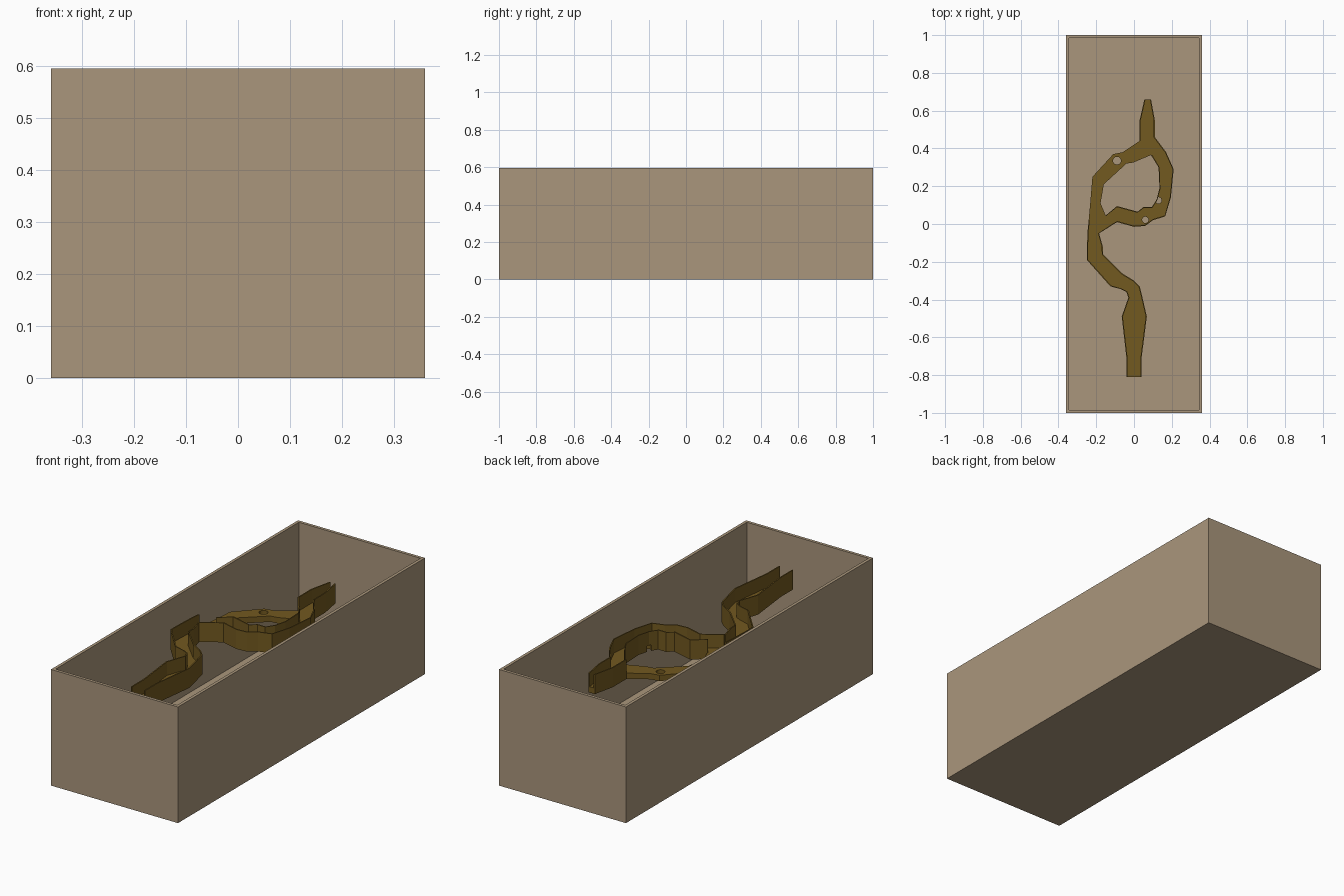
import bpy, bmesh
from mathutils import Vector

if "Cube" in bpy.data.objects:
    bpy.data.objects.remove(bpy.data.objects["Cube"])


def material(name, col):
    m = bpy.data.materials.new(name)
    m.diffuse_color = (*col, 1)
    m.use_nodes = True
    m.node_tree.nodes["Principled BSDF"].inputs["Base Color"].default_value = m.diffuse_color
    return m


TAN = material("tan board", (0.40, 0.305, 0.20))
BROWN = material("brown wood", (0.17, 0.10, 0.014))


def finish(bm, name, mat):
    bmesh.ops.recalc_face_normals(bm, faces=bm.faces)
    me = bpy.data.meshes.new(name)
    bm.to_mesh(me)
    bm.free()
    ob = bpy.data.objects.new(name, me)
    bpy.context.collection.objects.link(ob)
    me.materials.append(mat)
    return ob


def strip(name, pairs, z0, z1):
    """Solid ribbon between pairs of left / right points."""
    bm = bmesh.new()
    rows = [[bm.verts.new((p[0], p[1], z0)) for p in pr] for pr in pairs]
    for a, b in zip(rows, rows[1:]):
        bm.faces.new((a[0], a[1], b[1], b[0]))
    r = bmesh.ops.extrude_face_region(bm, geom=bm.faces[:], use_keep_orig=True)
    for v in r["geom"]:
        if isinstance(v, bmesh.types.BMVert):
            v.co.z = z1
    return finish(bm, name, BROWN)


def wall(name, pairs, side, z0=0.45, z1=0.52, t=0.006):
    """Thin rail standing just inside one edge of a ribbon."""
    out = []
    for pr in pairs:
        p, q = Vector(pr[side]), Vector(pr[1 - side])
        out.append((p, p + (q - p).normalized() * t))
    return strip(name, out, z0, z1)


# Open tray: inset the top of a block and push it down
bm = bmesh.new()
bmesh.ops.create_cube(bm, size=1)
for v in bm.verts:
    v.co = Vector((v.co.x * 0.72, v.co.y * 2, (v.co.z + 0.5) * 0.595))
top = max(bm.faces, key=lambda f: f.calc_center_median().z)
bmesh.ops.inset_region(bm, faces=[top], thickness=0.022)
for v in bmesh.ops.extrude_discrete_faces(bm, faces=[top])["faces"][0].verts:
    v.co.z = 0.06
finish(bm, "tray", TAN)

# Winding path, from the front end to the far junction
main = [((-.04, -.81), (.04, -.81)), ((-.04, -.71), (.04, -.71)),
        ((-.065, -.49), (.068, -.49)), ((-.03, -.39), (.045, -.39)),
        ((-.04, -.36), (.03, -.33)), ((-.07, -.345), (0, -.30)),
        ((-.125, -.33), (-.065, -.26)), ((-.25, -.19), (-.165, -.16)),
        ((-.25, -.14), (-.165, -.12)), ((-.245, -.03), (-.185, -.05)),
        ((-.24, .02), (-.15, .045)), ((-.23, .13), (-.177, .11)),
        ((-.22, .25), (-.16, .21)), ((-.11, .37), (-.04, .32)),
        ((-.06, .38), (-.005, .325)), ((.03, .44), (.09, .365))]
# Side loop and far end
loop = [((-.15, .045), (-.185, -.05)), ((-.09, .095), (-.09, .01)),
        ((.02, .065), (0, -.015)), ((.05, .09), (.06, -.01)),
        ((.095, .09), (.1, .02)), ((.12, .13), (.165, .04)),
        ((.135, .19), (.195, .14)), ((.13, .3), (.21, .29)),
        ((.09, .365), (.17, .38)), ((.03, .44), (.11, .46)),
        ((.03, .55), (.11, .55)), ((.055, .66), (.09, .66))]
slabs = [strip("main_path", main, .42, .45), strip("loop_path", loop, .42, .45)]

# Side rails; the far left bend is left open
wall("main_left_rail", main[:11], 0)
wall("main_right_rail", main[:10], 1)
wall("loop_inner_rail", loop[:9], 0)
wall("loop_outer_rail", loop, 1)
wall("end_left_rail", loop[9:], 0)

# Round holes through the path
for x, y, r, slab in ((-.09, .335, .021, slabs[0]), (.06, .022, .017, slabs[1]),
                      (.13, .125, .017, slabs[1])):
    bm = bmesh.new()
    bmesh.ops.create_cone(bm, cap_ends=True, segments=16, radius1=r, radius2=r, depth=.2)
    bmesh.ops.translate(bm, verts=bm.verts, vec=(x, y, .44))
    cutter = finish(bm, "hole_cutter", BROWN)
    cutter.hide_render = True
    cutter.hide_set(True)
    mod = slab.modifiers.new("hole", 'BOOLEAN')
    mod.operation = 'DIFFERENCE'
    mod.solver = 'EXACT'
    mod.object = cutter
